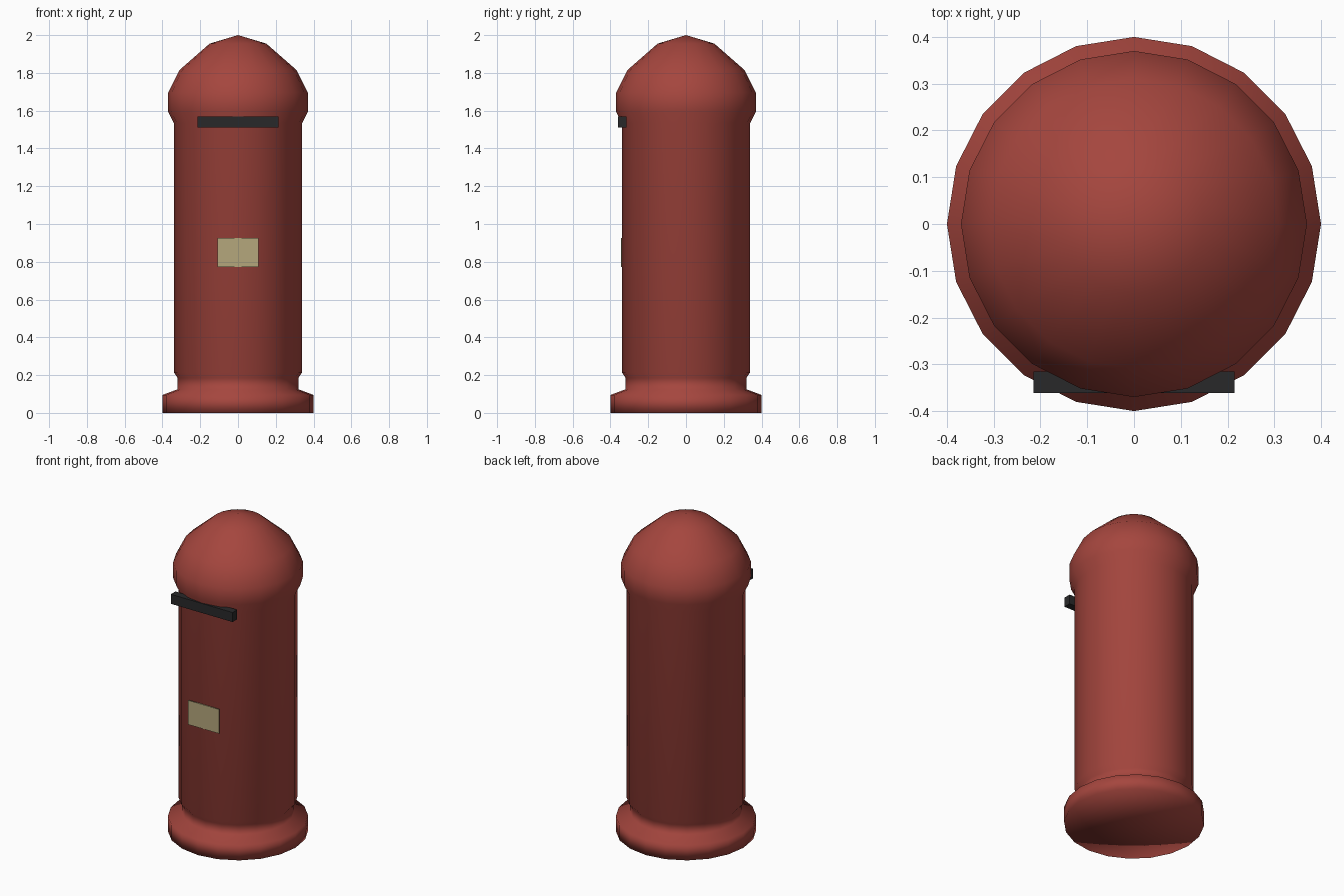
import bpy, bmesh, math

if "Cube" in bpy.data.objects:
    bpy.data.objects.remove(bpy.data.objects["Cube"])

SIDES = 20


def material(name, rgb):
    m = bpy.data.materials.new(name)
    m.diffuse_color = (*rgb, 1)
    m.use_nodes = True
    m.node_tree.nodes["Principled BSDF"].inputs["Base Color"].default_value = m.diffuse_color
    return m


def lathe(name, profile, mat):
    """Spin an (r, z) profile about the z axis; both ends lie on the axis."""
    bm = bmesh.new()
    verts = [bm.verts.new((r, 0, z)) for r, z in profile]
    edges = [bm.edges.new(pair) for pair in zip(verts, verts[1:])]
    bmesh.ops.spin(bm, geom=verts + edges, cent=(0, 0, 0), axis=(0, 0, 1),
                   angle=math.tau, steps=SIDES)
    bmesh.ops.remove_doubles(bm, verts=bm.verts, dist=1e-4)
    bmesh.ops.recalc_face_normals(bm, faces=bm.faces)
    for f in bm.faces:
        f.smooth = True
    me = bpy.data.meshes.new(name)
    bm.to_mesh(me)
    bm.free()
    me.materials.append(mat)
    ob = bpy.data.objects.new(name, me)
    bpy.context.collection.objects.link(ob)
    return ob


def box(name, lo, hi, mat):
    bpy.ops.mesh.primitive_cube_add(size=1, location=[(a + b) / 2 for a, b in zip(lo, hi)])
    ob = bpy.context.object
    ob.name = name
    ob.scale = [b - a for a, b in zip(lo, hi)]
    bpy.ops.object.transform_apply(location=False, rotation=False, scale=True)
    ob.data.materials.append(mat)
    return ob


red = material("red_paint", (0.376, 0.061, 0.048))
black = material("black_paint", (0.022, 0.022, 0.023))
cream = material("cream_plate", (0.46, 0.386, 0.202))

# Pillar: plinth, neck, shaft, overhanging cap and dome
lathe("pillar_body", [
    (0, 0), (0.40, 0), (0.40, 0.095), (0.32, 0.125), (0.32, 0.185),
    (0.34, 0.215), (0.34, 1.535), (0.37, 1.595), (0.37, 1.695),
    (0.31, 1.815), (0.15, 1.955), (0, 2.0)], red)

# Posting slot bar and thin notice plate on the front
box("posting_slot", (-0.215, -0.361, 1.51), (0.215, -0.315, 1.57), black)
box("notice_plate", (-0.108, -0.345, 0.773), (0.108, -0.339, 0.925), cream)
